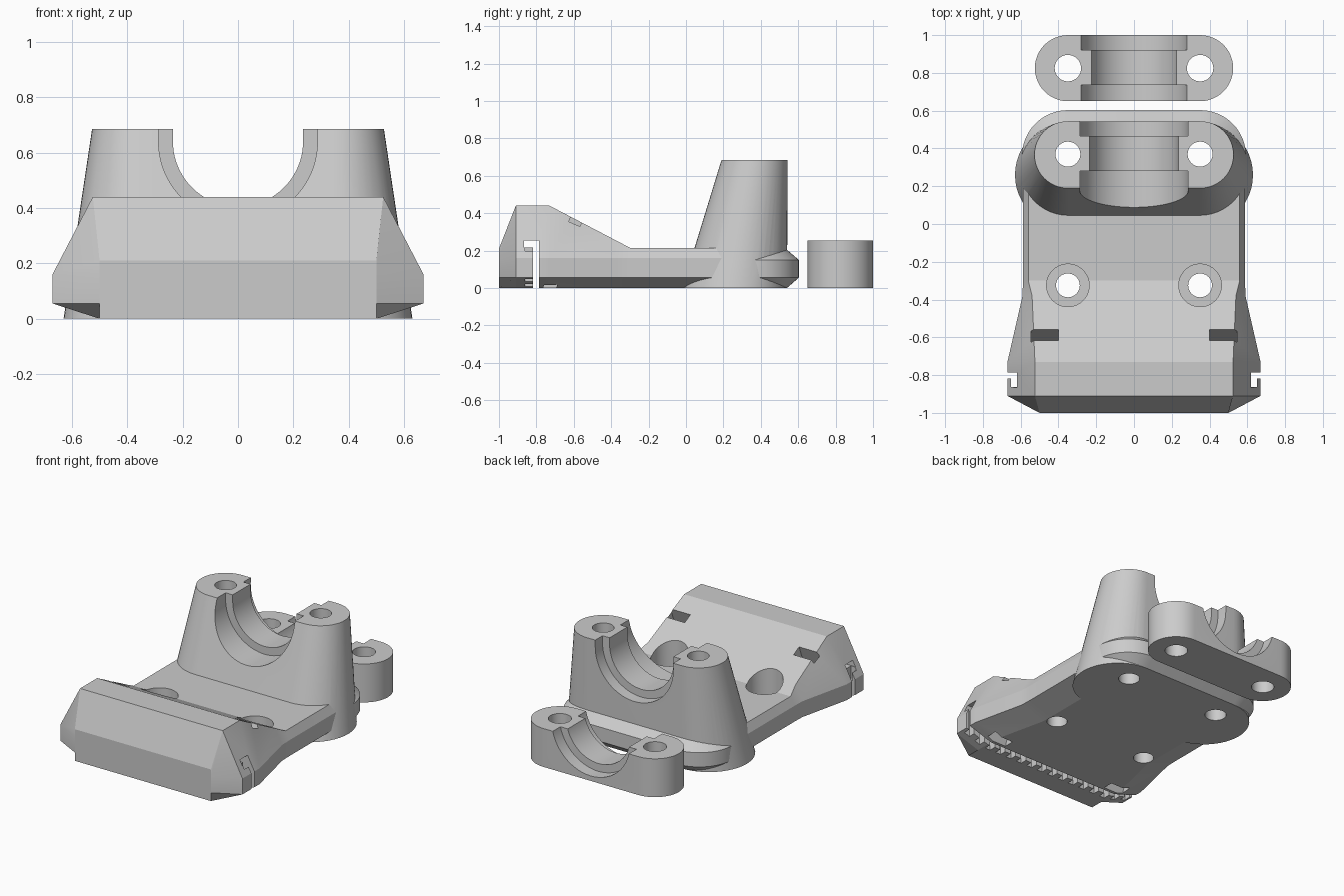
import bpy, bmesh, math

cube = bpy.data.objects.get("Cube")
if cube:
    bpy.data.objects.remove(cube, do_unlink=True)

grey = bpy.data.materials.new("light_grey")
grey.use_nodes = True
grey.diffuse_color = (0.6, 0.6, 0.6, 1)
grey.node_tree.nodes["Principled BSDF"].inputs["Base Color"].default_value = (0.6, 0.6, 0.6, 1)


def loft(name, *stacks):
    """Make one object; every stack of equal-length rings becomes a closed solid."""
    bm = bmesh.new()
    for rings in stacks:
        rows = [[bm.verts.new(p) for p in ring] for ring in rings]
        n = len(rows[0])
        bm.faces.new(rows[0])
        bm.faces.new(rows[-1])
        for a, b in zip(rows, rows[1:]):
            for i in range(n):
                j = (i + 1) % n
                bm.faces.new((a[i], a[j], b[j], b[i]))
    bmesh.ops.recalc_face_normals(bm, faces=bm.faces)
    me = bpy.data.meshes.new(name)
    bm.to_mesh(me)
    bm.free()
    me.materials.append(grey)
    ob = bpy.data.objects.new(name, me)
    bpy.context.collection.objects.link(ob)
    return ob


def combine(ob, tool, operation="DIFFERENCE"):
    """Apply an exact boolean and discard the tool."""
    mod = ob.modifiers.new("boolean", "BOOLEAN")
    mod.operation, mod.solver, mod.object = operation, "EXACT", tool
    bpy.context.view_layer.update()
    result = ob.evaluated_get(bpy.context.evaluated_depsgraph_get())
    me = bpy.data.meshes.new_from_object(result)
    ob.modifiers.clear()
    ob.data = me
    bpy.data.objects.remove(tool, do_unlink=True)


def stadium(y, r, z, cx=0.35, n=24):
    """Long rounded ring: two half circles at +cx and -cx."""
    ring = []
    for side in (1, -1):
        for i in range(n + 1):
            a = math.pi * i / n - math.pi / 2
            ring.append((side * (cx + r * math.cos(a)), y + side * r * math.sin(a), z))
    return ring


def circle(x, y, r, z, n=40):
    return [(x + r * math.cos(math.tau * i / n), y + r * math.sin(math.tau * i / n), z)
            for i in range(n)]


def hole_pair(y, r, z0, z1):
    return loft("holes", *[[circle(x, y, r, z0), circle(x, y, r, z1)] for x in (-0.35, 0.35)])


def box(x0, x1, y0, y1, z0, z1, lean=0.0):
    """Box stack; lean shifts the top along y."""
    def ring(z, d):
        return [(x0, y0 + d, z), (x1, y0 + d, z), (x1, y1 + d, z), (x0, y1 + d, z)]
    return [ring(z0, 0), ring(z1, lean)]


def saddle(r, zc, y0, y1, n=40):
    """U-shaped trough running along y."""
    prof = [(r * math.cos(a), zc + r * math.sin(a))
            for a in (math.pi + math.pi * i / n for i in range(n + 1))]
    prof += [(r, zc + 0.4), (-r, zc + 0.4)]
    return loft("saddle", [[(x, y, z) for x, z in prof] for y in (y0, y1)])


def section(y, w, top):
    """Chamfered cross-section of the carriage body."""
    half = [(w - 0.17, 0), (w, 0.055), (w, 0.16), (w - 0.52 * (top - 0.16), top)]
    return [(x, y, z) for x, z in half] + [(-x, y, z) for x, z in reversed(half)]


# Carriage body: belt block at the front, sloping down to a thin plate
nose = [(0.5, z) for z in (0, 0.055, 0.16, 0.21)]
nose = [(x, -1, z) for x, z in nose] + [(-x, -1, z) for x, z in reversed(nose)]
body = loft("carriage_body", [
    nose, section(-0.91, 0.67, 0.44), section(-0.73, 0.67, 0.44),
    section(-0.38, 0.59, 0.257), section(-0.30, 0.588, 0.215), section(0.36, 0.588, 0.215)])

# Rounded rear rim of the plate
rim = loft("rear_rim", [stadium(0.36, r, z) for r, z in
                        ((0.18, 0), (0.243, 0.055), (0.243, 0.15), (0.17, 0.213))])
combine(body, rim, "UNION")

# Tapered tower with an upright back
tower = loft("tower", [stadium(0.26, 0.28, 0), stadium(0.367, 0.177, 0.685)])
combine(body, tower, "UNION")

# Stepped trough in the tower
combine(body, saddle(0.235, 0.64, -0.1, 0.7))
combine(body, saddle(0.287, 0.64, -0.1, 0.28))
combine(body, saddle(0.287, 0.64, 0.467, 0.7))

# Bolt holes and counterbores
combine(body, hole_pair(0.37, 0.066, -0.1, 0.9))
combine(body, hole_pair(-0.325, 0.113, 0.1, 0.6))
combine(body, hole_pair(-0.325, 0.063, -0.1, 0.2))

# Belt slot with hooked top and a row of tooth grooves
combine(body, loft("slot", box(-1, 1, -0.817, -0.785, -0.1, 0.255)))
combine(body, loft("hook", box(-1, 1, -0.866, -0.80, 0.217, 0.255)))
pitch = 0.084
combine(body, loft("grooves", *[
    box(x - 0.02, x + 0.02, -0.862, -0.80, -0.1, 0.235)
    for x in ((i - 7.5) * pitch for i in range(16))]))

# Leaning strap slots through the block
for x0, x1 in ((0.40, 0.545), (-0.545, -0.40)):
    combine(body, loft("strap_slot", box(x0, x1, -0.78, -0.71, -0.04, 0.5, 0.21)))

# Loose clamp cap behind the carriage
cap = loft("clamp_cap", [stadium(0.825, 0.175, 0), stadium(0.825, 0.175, 0.255)])
combine(cap, saddle(0.235, 0.32, 0.5, 1.1))
combine(cap, saddle(0.287, 0.32, 0.5, 0.735))
combine(cap, saddle(0.287, 0.32, 0.92, 1.1))
combine(cap, hole_pair(0.825, 0.07, -0.1, 0.5))

# Smooth curved walls, keep edges crisp
for ob in (body, cap):
    bpy.ops.object.select_all(action="DESELECT")
    ob.select_set(True)
    bpy.context.view_layer.objects.active = ob
    bpy.ops.object.shade_smooth_by_angle(angle=math.radians(15))
